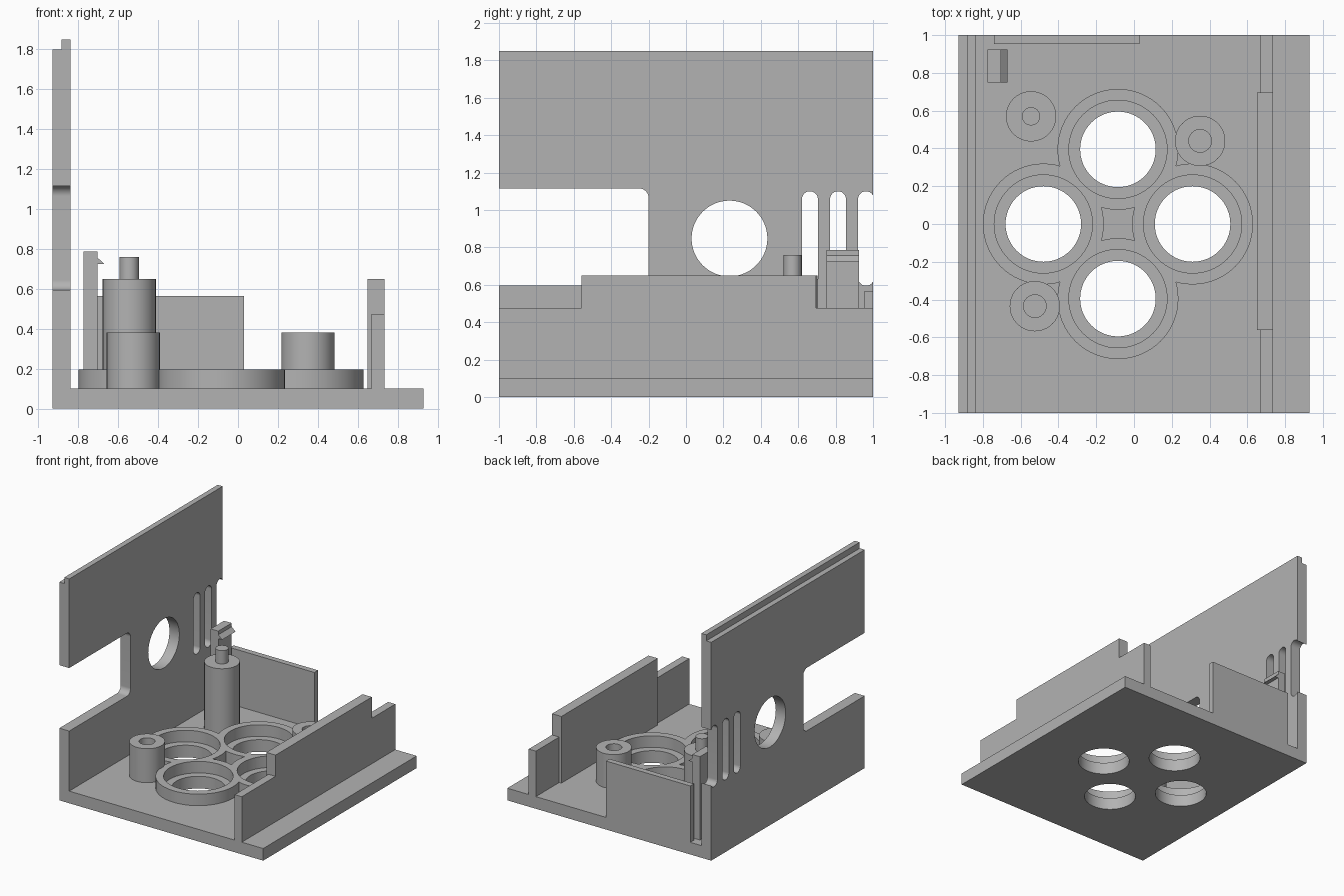
import bpy, bmesh, math
from mathutils import Vector

cube = bpy.data.objects.get("Cube")
if cube:
    bpy.data.objects.remove(cube, do_unlink=True)

grey = bpy.data.materials.new("plain grey plastic")
grey.use_nodes = True
GREY = (0.45, 0.45, 0.45, 1)
grey.diffuse_color = GREY
grey.node_tree.nodes["Principled BSDF"].inputs["Base Color"].default_value = GREY


def prism(name, points, axis, lo, hi):
    """Extrude a 2D outline along an axis: x uses (y, z), y uses (x, z), z uses (x, y)."""
    def place(a, b, d):
        return Vector({"x": (d, a, b), "y": (a, d, b), "z": (a, b, d)}[axis])
    bm = bmesh.new()
    face = bm.faces.new([bm.verts.new(place(a, b, lo)) for a, b in points])
    out = bmesh.ops.extrude_face_region(bm, geom=[face])
    verts = [v for v in out["geom"] if isinstance(v, bmesh.types.BMVert)]
    bmesh.ops.translate(bm, verts=verts, vec=place(0, 0, hi - lo))
    bmesh.ops.recalc_face_normals(bm, faces=bm.faces)
    mesh = bpy.data.meshes.new(name)
    bm.to_mesh(mesh)
    bm.free()
    mesh.materials.append(grey)
    obj = bpy.data.objects.new(name, mesh)
    bpy.context.collection.objects.link(obj)
    return obj


def rounded(a0, a1, b0, b1, r, steps=16):
    """Outline of a rectangle with rounded corners."""
    pts = []
    corners = [(a1 - r, b1 - r), (a0 + r, b1 - r), (a0 + r, b0 + r), (a1 - r, b0 + r)]
    for i, (ca, cb) in enumerate(corners):
        for k in range(steps + 1):
            t = (i + k / steps) * math.pi / 2
            p = (ca + r * math.cos(t), cb + r * math.sin(t))
            if not pts or math.dist(p, pts[-1]) > 1e-5:
                pts.append(p)
    if math.dist(pts[0], pts[-1]) < 1e-5:
        pts.pop()
    return pts


def cylinder(name, x, y, r, lo, hi):
    return prism(name, rounded(x - r, x + r, y - r, y + r, r), "z", lo, hi)


def box(name, x0, x1, y0, y1, z0, z1):
    return prism(name, [(x0, y0), (x1, y0), (x1, y1), (x0, y1)], "z", z0, z1)


def combine(obj, other, operation="DIFFERENCE"):
    mod = obj.modifiers.new("combine", "BOOLEAN")
    mod.operation, mod.solver, mod.object = operation, "EXACT", other
    bpy.context.view_layer.objects.active = obj
    bpy.ops.object.modifier_apply(modifier=mod.name)
    bpy.data.objects.remove(other, do_unlink=True)


def smooth(obj):
    bpy.ops.object.select_all(action="DESELECT")
    obj.select_set(True)
    bpy.context.view_layer.objects.active = obj
    bpy.ops.object.shade_smooth_by_angle(angle=math.radians(30))


FLOOR = 0.1
L, R = -0.93, 0.93

# Floor and tall side wall with its top lip, as one bent section
shell = prism("floor_and_tall_wall",
              [(L, 0), (R, 0), (R, FLOOR), (-0.84, FLOOR), (-0.84, 1.85),
               (-0.885, 1.85), (-0.885, 1.8), (L, 1.8)], "y", -1, 1)

# Wall openings: front window, round port, three vent slots
openings = [rounded(-1.3, -0.2, 0.595, 1.115, 0.05),
            rounded(0.03, 0.435, 0.645, 1.05, 0.2025)]
openings += [rounded(y, y + 0.085, 0.595, 1.1, 0.0425) for y in (0.62, 0.77, 0.92)]
for outline in openings:
    combine(shell, prism("opening_cutter", outline, "x", -1.1, -0.75))

# Four joined rings around four holes through the floor
CX, D = -0.085, 0.395
centres = [(CX - D, 0), (CX + D, 0), (CX, D), (CX, -D)]
rings = None
for x, y in centres:
    combine(shell, cylinder("hole_cutter", x, y, 0.2, -0.1, 0.3))
    ring = cylinder("ring_cluster", x, y, 0.32, FLOOR, 0.195)
    if rings:
        combine(rings, ring, "UNION")
    else:
        rings = ring
for x, y in centres:
    combine(rings, cylinder("recess_cutter", x, y, 0.26, 0, 0.3))
smooth(shell)
smooth(rings)

# Tall post with a locating pin
smooth(cylinder("tall_post", -0.545, 0.57, 0.133, FLOOR, 0.65))
smooth(cylinder("locating_pin", -0.545, 0.57, 0.048, 0.65, 0.76))

# Short hollow posts
for name, x, y in (("front_short_post", -0.525, -0.435), ("back_short_post", 0.35, 0.44)):
    post = cylinder(name, x, y, 0.133, FLOOR, 0.38)
    combine(post, cylinder("bore_cutter", x, y, 0.06, 0, 0.5))
    smooth(post)

# Low side wall: thick raised middle with thinner, lower ends
box("low_wall_middle", 0.65, 0.735, -0.56, 0.695, FLOOR, 0.65)
box("low_wall_front", 0.67, 0.735, -1, -0.56, FLOOR, 0.475)
box("low_wall_back", 0.67, 0.735, 0.695, 1, FLOOR, 0.475)

# Back panel
box("back_panel", -0.74, 0.03, 0.953, 1, FLOOR, 0.565)

# Snap clip with a hooked top
prism("snap_clip",
      [(-0.775, FLOOR), (-0.705, FLOOR), (-0.705, 0.725), (-0.67, 0.725),
       (-0.705, 0.757), (-0.705, 0.787), (-0.775, 0.787)], "y", 0.75, 0.925)
